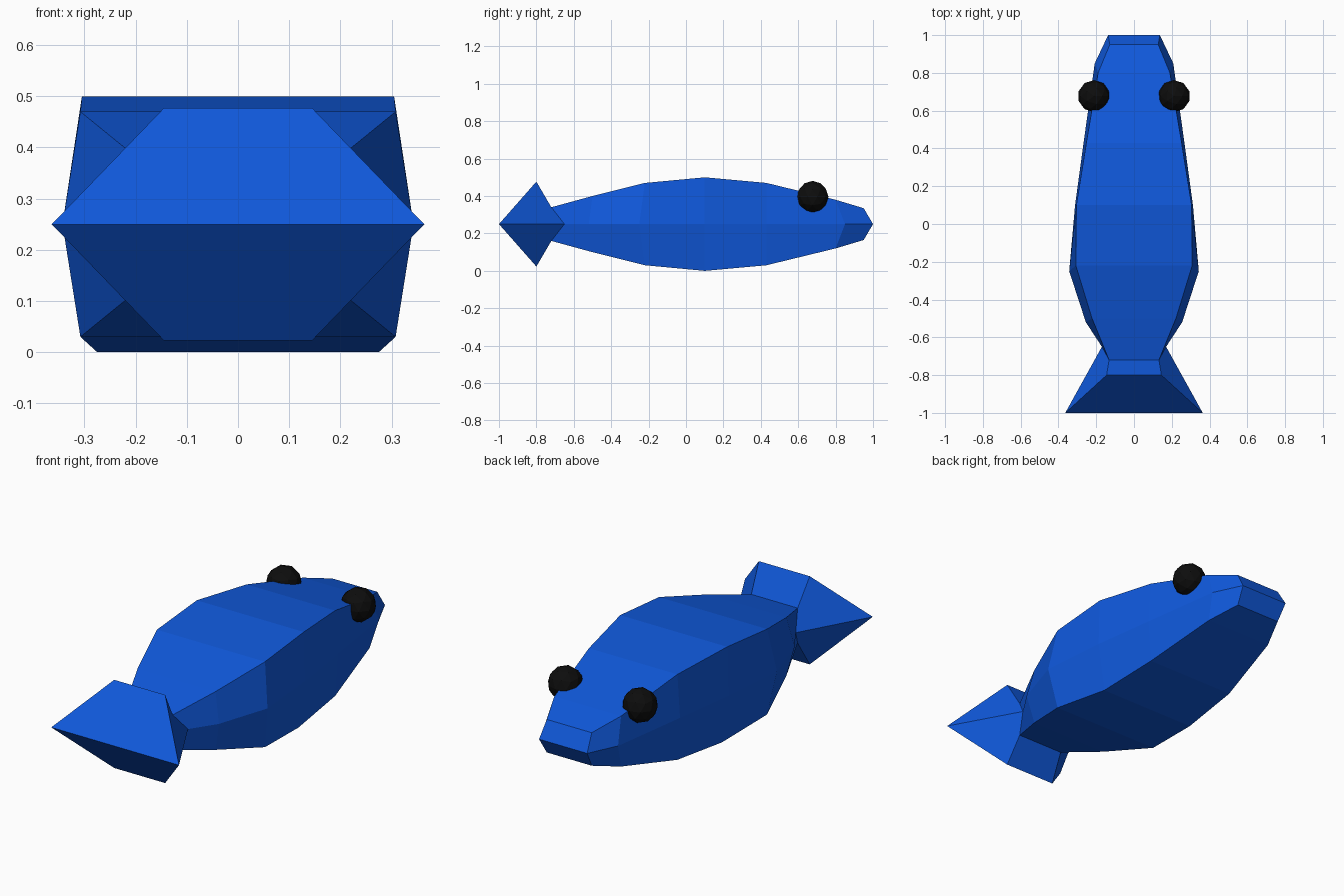
import bpy, bmesh

if "Cube" in bpy.data.objects:
    bpy.data.objects.remove(bpy.data.objects["Cube"])

def material(name, rgb):
    m = bpy.data.materials.new(name)
    m.diffuse_color = (*rgb, 1)
    m.use_nodes = True
    m.node_tree.nodes["Principled BSDF"].inputs["Base Color"].default_value = m.diffuse_color
    return m

blue = material("blue", (0.005, 0.1, 0.72))
black = material("black", (0.004, 0.004, 0.004))

MID_Z = 0.25
# nose-to-tail stations: upper edge (y, half width, height above mid), mid edge (y, half width)
stations = [
    ((0.95, 0.128, 0.085), (1.00, 0.137)),
    ((0.80, 0.19, 0.13), (0.85, 0.208)),
    ((0.43, 0.252, 0.22), (0.43, 0.267)),
    ((0.10, 0.305, 0.25), (0.10, 0.312)),
    ((-0.22, 0.308, 0.22), (-0.25, 0.343)),
    ((-0.50, 0.222, 0.15), (-0.52, 0.255)),
    ((-0.72, 0.132, 0.09), (-0.65, 0.17)),
    ((-0.80, 0.145, 0.227), (-1.00, 0.364)),
]

# body and tail: hexagonal loft closed by an edge at nose and tail
bm = bmesh.new()
mid = [[bm.verts.new((s * w, y, MID_Z)) for s in (-1, 1)] for _, (y, w) in stations]
for up in (1, -1):
    edge = []
    for (y, w, h), _ in stations:
        if up < 0 and y == 0.10:
            w = 0.275  # belly is slightly narrower
        edge.append([bm.verts.new((s * w, y, MID_Z + up * h)) for s in (-1, 1)])
    # back or belly strip, including the nose and tail slopes
    strip = [mid[0]] + edge + [mid[-1]]
    for a, b in zip(strip, strip[1:]):
        bm.faces.new((a[0], a[1], b[1], b[0]))
    # flanks
    for i in range(len(edge) - 1):
        for s in (0, 1):
            bm.faces.new((edge[i][s], edge[i + 1][s], mid[i + 1][s], mid[i][s]))
bmesh.ops.recalc_face_normals(bm, faces=bm.faces)
mesh = bpy.data.meshes.new("fish_body")
bm.to_mesh(mesh)
bm.free()
body = bpy.data.objects.new("fish_body", mesh)
bpy.context.collection.objects.link(body)
mesh.materials.append(blue)

# eyes
for side, s in (("left", -1), ("right", 1)):
    bpy.ops.mesh.primitive_ico_sphere_add(subdivisions=2, radius=0.085,
                                          location=(s * 0.212, 0.677, 0.396))
    eye = bpy.context.object
    eye.name = side + "_eye"
    eye.data.materials.append(black)
